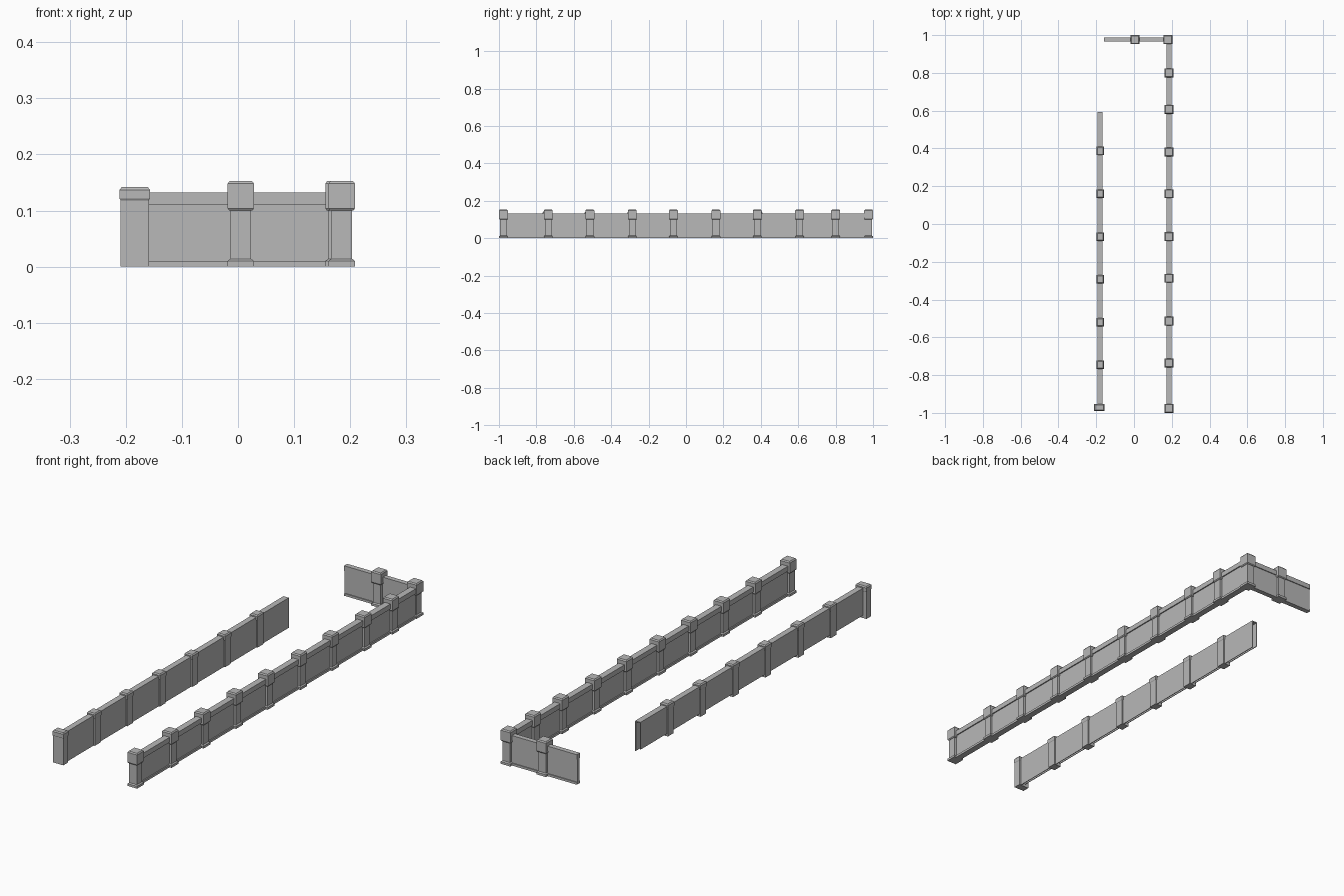
import bpy

if "Cube" in bpy.data.objects:
    bpy.data.objects.remove(bpy.data.objects["Cube"])

stone = bpy.data.materials.new("grey_stone")
stone.diffuse_color = (0.48, 0.48, 0.48, 1)
stone.use_nodes = True
stone.node_tree.nodes["Principled BSDF"].inputs["Base Color"].default_value = stone.diffuse_color


def mesh(name, verts, faces):
    me = bpy.data.meshes.new(name)
    me.from_pydata(verts, [], faces)
    me.materials.append(stone)
    ob = bpy.data.objects.new(name, me)
    bpy.context.collection.objects.link(ob)
    return ob


def stack(name, x, y, rings):
    """Closed rectangular solid lofted through rings of (half_x, half_y, z)."""
    verts, faces = [], []
    for hx, hy, z in rings:
        verts += [(x + sx * hx, y + sy * hy, z)
                  for sx, sy in ((-1, -1), (1, -1), (1, 1), (-1, 1))]
    for r in range(len(rings) - 1):
        for i in range(4):
            j = (i + 1) % 4
            faces.append((r * 4 + i, r * 4 + j, r * 4 + 4 + j, r * 4 + 4 + i))
    n = len(verts)
    faces += [(3, 2, 1, 0), (n - 4, n - 3, n - 2, n - 1)]
    return mesh(name, verts, faces)


def box(name, x0, x1, y0, y1, z0, z1):
    hx, hy = (x1 - x0) / 2, (y1 - y0) / 2
    return stack(name, (x0 + x1) / 2, (y0 + y1) / 2, [(hx, hy, z0), (hx, hy, z1)])


def tall_post(x, y):
    # plinth, shaft and chamfered cap
    p, s, c = 0.0235, 0.0185, 0.0235
    stack("post_plinth", x, y, [(p, p, 0), (p, p, 0.010), (s, s, 0.014)])
    stack("post_shaft", x, y, [(s, s, 0.01), (s, s, 0.105)])
    stack("post_cap", x, y, [(s + 0.002, s + 0.002, 0.100), (c, c, 0.104),
                             (c, c, 0.148), (c - 0.004, c - 0.004, 0.153)])


def low_post(x, y, hx, hy):
    # plain shaft with a shallow chamfered cap
    stack("low_post_shaft", x, y, [(hx, hy, 0), (hx, hy, 0.122)])
    cx, cy = hx + 0.002, hy + 0.002
    stack("low_post_cap", x, y, [(hx, hy, 0.118), (cx, cy, 0.121),
                                 (cx, cy, 0.137), (cx - 0.004, cy - 0.004, 0.142)])


# Long right wall: panel, top rail and base strip
RX = 0.185
right_y = [-0.976, -0.736, -0.514, -0.287, -0.067, 0.16, 0.381, 0.607, 0.80]
for name, h, z0, z1 in (("right_panel", 0.009, 0.0, 0.112),
                        ("right_rail", 0.014, 0.110, 0.132),
                        ("right_base", 0.014, 0.0, 0.010)):
    box(name, RX - h, RX + h, -0.976, 0.976, z0, z1)
for y in right_y:
    tall_post(RX, y)

# Short back wall
BY = 0.977
for name, h, z0, z1 in (("back_panel", 0.007, 0.0, 0.112),
                        ("back_rail", 0.011, 0.110, 0.132),
                        ("back_base", 0.011, 0.0, 0.010)):
    box(name, -0.16, 0.18, BY - h, BY + h, z0, z1)
tall_post(0.179, BY - 0.001)
tall_post(0.005, BY - 0.001)

# Left wall: plain hollow shell, open underneath
box("left_inner_face", -0.170, -0.167, -0.972, 0.592, 0.0, 0.130)
box("left_outer_face", -0.193, -0.190, -0.972, 0.592, 0.012, 0.130)
box("left_top", -0.193, -0.167, -0.972, 0.592, 0.128, 0.132)
for y in (0.387, 0.16, -0.067, -0.292, -0.52, -0.745):
    low_post(-0.179, y, 0.0175, 0.020)
low_post(-0.184, -0.972, 0.025, 0.016)
